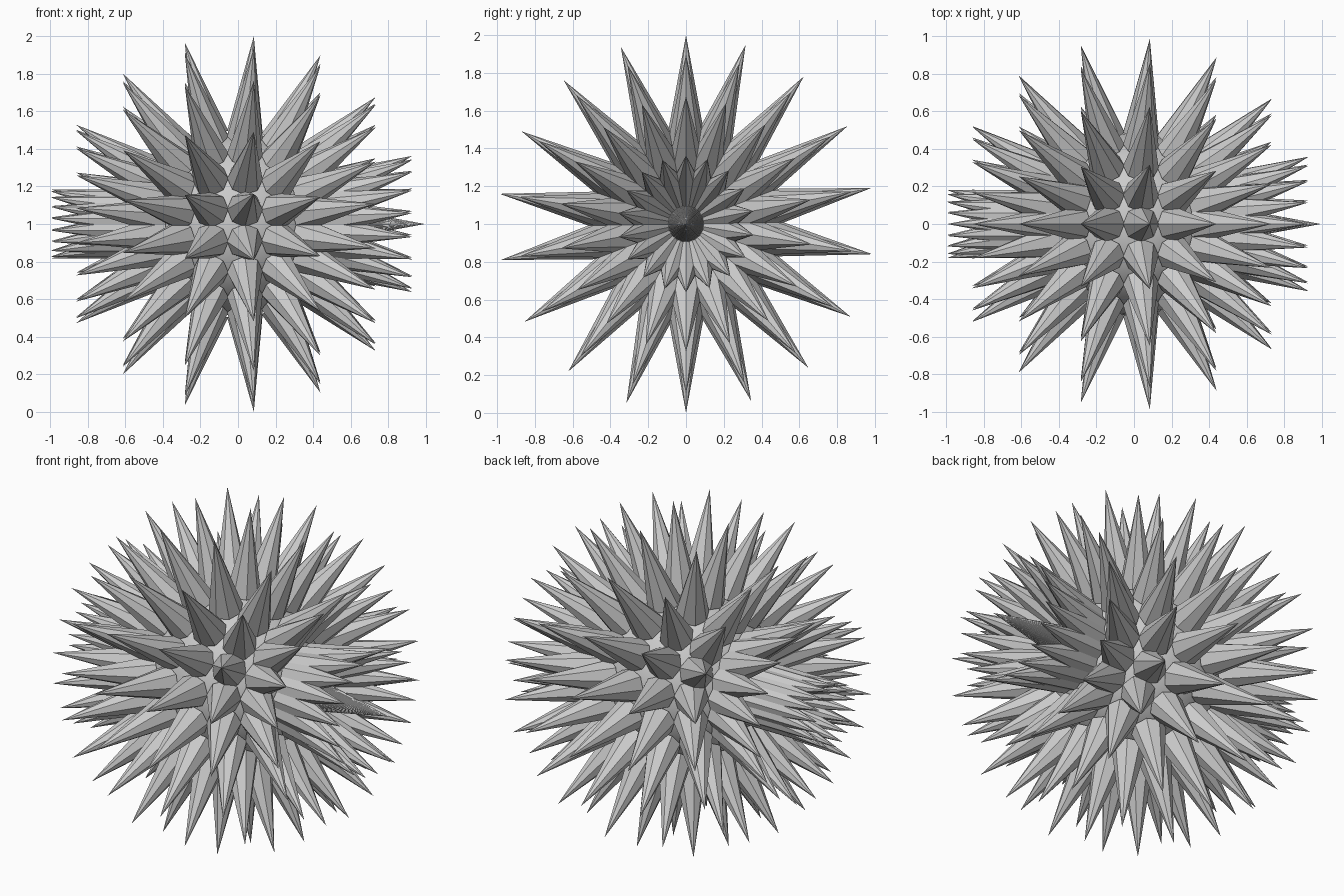
import bpy, bmesh, math
from mathutils import Matrix, Vector

cube = bpy.data.objects.get("Cube")
if cube:
    bpy.data.objects.remove(cube, do_unlink=True)

SPIKES = 17                      # spikes in one full ring
RINGS = 9                        # rings turned about the x axis
RING_STEP = math.radians(20.2)
TIP = 1.004                      # distance of the tips from the centre
BODY = 0.49                      # radius of the core and of the spike bases
BASE = 0.095                     # spike base radius
SIDES = 8
CENTRE = Vector((-0.0085, 0, 1))

# Single grey material
grey = bpy.data.materials.new("light_grey")
grey.use_nodes = True
colour = (0.6, 0.6, 0.6, 1)
grey.diffuse_color = colour
grey.node_tree.nodes["Principled BSDF"].inputs["Base Color"].default_value = colour


def add_object(name, mesh):
    obj = bpy.data.objects.new(name, mesh)
    bpy.context.collection.objects.link(obj)
    obj.location = CENTRE
    return obj


# Round core
bm = bmesh.new()
bmesh.ops.create_uvsphere(bm, u_segments=32, v_segments=16, radius=BODY)
for f in bm.faces:
    f.smooth = True
core_mesh = bpy.data.meshes.new("core")
bm.to_mesh(core_mesh)
bm.free()
core_mesh.materials.append(grey)
add_object("core", core_mesh)

# One flat-sided ring of spikes in the xz plane
bm = bmesh.new()
height = TIP - BODY
for i in range(SPIKES):
    angle = 2 * math.pi * i / SPIKES
    place = (Matrix.Rotation(math.pi / 2 - angle, 4, 'Y')
             @ Matrix.Translation((0, 0, BODY + height / 2)))
    bmesh.ops.create_cone(bm, cap_ends=True, segments=SIDES, radius1=BASE,
                          radius2=0, depth=height, matrix=place)
bmesh.ops.remove_doubles(bm, verts=bm.verts, dist=1e-5)
ring_mesh = bpy.data.meshes.new("spike_ring")
bm.to_mesh(ring_mesh)
bm.free()
ring_mesh.materials.append(grey)

# Repeat the ring around the x axis
for k in range(RINGS):
    ring = add_object(f"spike_ring_{k + 1}", ring_mesh)
    ring.rotation_euler.x = k * RING_STEP
